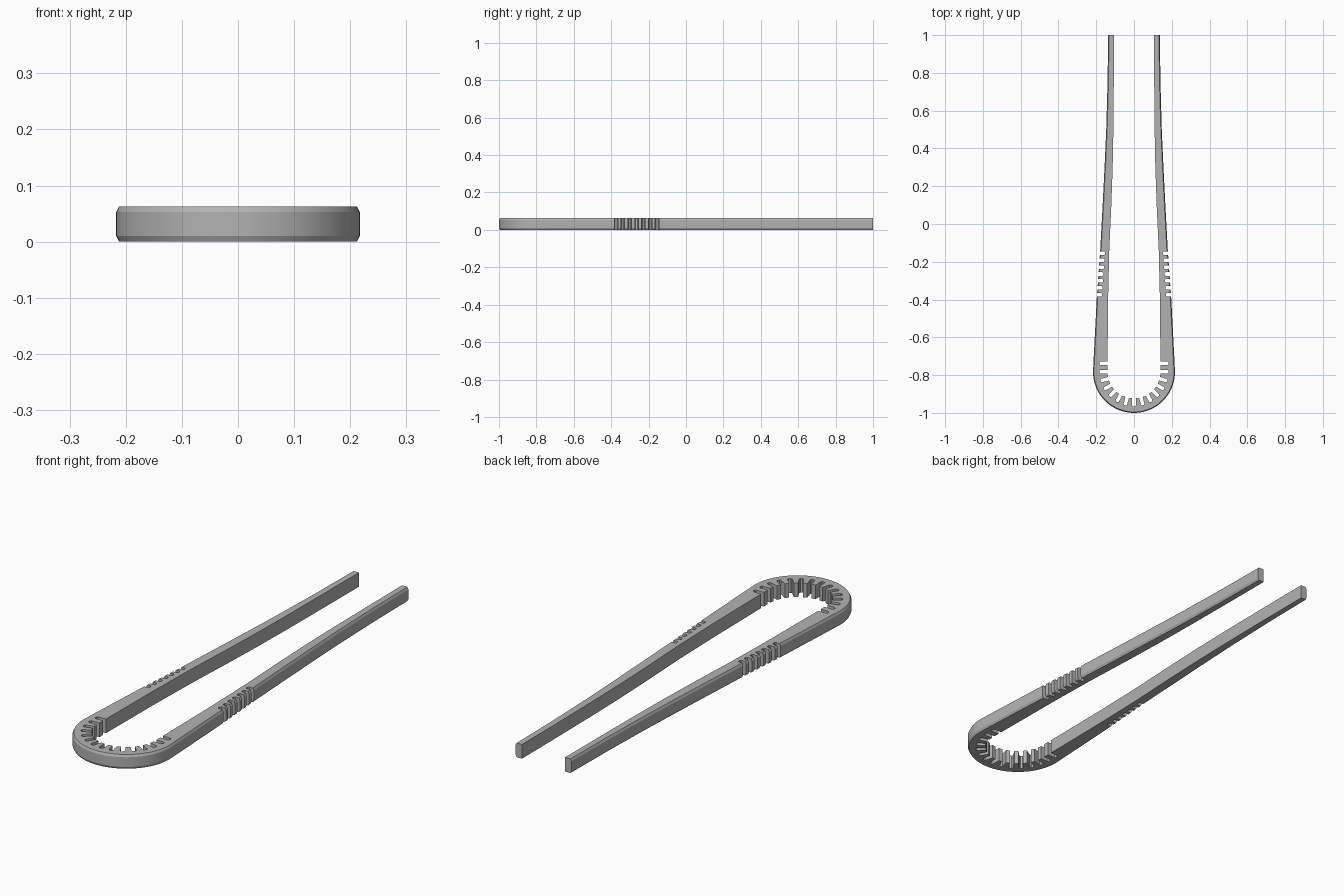
import bpy, bmesh, math
from mathutils import Matrix, Vector

cube = bpy.data.objects.get("Cube")
if cube:
    bpy.data.objects.remove(cube, do_unlink=True)

HEIGHT = 0.063
CENTRE_Y = -0.783
OUTER_R, INNER_R = 0.217, 0.14

grey = bpy.data.materials.new("light grey plastic")
grey.use_nodes = True
COLOUR = (0.45, 0.45, 0.45, 1)
grey.diffuse_color = COLOUR
bsdf = grey.node_tree.nodes["Principled BSDF"]
bsdf.inputs["Base Color"].default_value = COLOUR
bsdf.inputs["Roughness"].default_value = 0.6

# Arm stations from bend to tip: y, outer x, inner x
ARM = [(-0.72, 0.214, 0.14), (-0.39, 0.197, 0.137), (-0.14, 0.179, 0.131),
       (0.1, 0.166, 0.12), (0.3, 0.156, 0.113), (0.5, 0.147, 0.109),
       (0.75, 0.14, 0.107), (1.0, 0.137, 0.106)]


def new_object(name, bm):
    bmesh.ops.recalc_face_normals(bm, faces=bm.faces)
    mesh = bpy.data.meshes.new(name)
    bm.to_mesh(mesh)
    bm.free()
    obj = bpy.data.objects.new(name, mesh)
    bpy.context.collection.objects.link(obj)
    return obj


def outer_x(y):
    for (y0, a, _), (y1, b, _) in zip(ARM, ARM[1:]):
        if y0 <= y <= y1:
            return a + (b - a) * (y - y0) / (y1 - y0)


# Outer and inner plan points, right round the U from one tip to the other
stations = [(Vector((-o, y)), Vector((-i, y))) for y, o, i in reversed(ARM)]
STEPS = 48
for k in range(STEPS + 1):
    a = math.pi * (1 + k / STEPS)
    d = Vector((math.cos(a), math.sin(a)))
    c = Vector((0, CENTRE_Y))
    stations.append((c + d * OUTER_R, c + d * INNER_R))
stations += [(Vector((o, y)), Vector((i, y))) for y, o, i in ARM]

# Body: a section with chamfered outer corners swept along the stations
bm = bmesh.new()
rings = []
for out, inn in stations:
    edge = out + (inn - out).normalized() * 0.005
    section = [(inn, 0), (edge, 0), (out, 0.01),
               (out, HEIGHT - 0.01), (edge, HEIGHT), (inn, HEIGHT)]
    rings.append([bm.verts.new((p.x, p.y, z)) for p, z in section])
for r, s in zip(rings, rings[1:]):
    for k in range(6):
        n = (k + 1) % 6
        bm.faces.new((r[k], r[n], s[n], s[k]))
bm.faces.new(rings[0])
bm.faces.new(rings[-1])
body = new_object("tongs_body", bm)
body.data.materials.append(grey)

# Slot cutter: a bar with a blunted end pointing along the given angle
cut = bmesh.new()


def add_slot(tip_x, tip_y, angle, length, width=0.019):
    h, c = width / 2, 0.005
    plan = [(-length, -h), (-c, -h), (0, -h + c), (0, h - c), (-c, h), (-length, h)]
    turn = Matrix.Translation((tip_x, tip_y, 0)) @ Matrix.Rotation(angle, 4, "Z")
    low, high = [[cut.verts.new(turn @ Vector((x, y, z))) for x, y in plan]
                 for z in (-0.02, HEIGHT + 0.02)]
    cut.faces.new(low)
    cut.faces.new(high)
    for k in range(6):
        n = (k + 1) % 6
        cut.faces.new((low[k], low[n], high[n], high[k]))


# Radial slots inside the bend
SLOT_R = 0.183
for k in range(13):
    a = math.pi * (1 + k / 12)
    add_slot(SLOT_R * math.cos(a), CENTRE_Y + SLOT_R * math.sin(a), a, 0.06)

for side in (-1, 1):
    facing = 0 if side > 0 else math.pi
    # Last spring slot just above the bend
    add_slot(side * SLOT_R, -0.737, facing, 0.06)
    # Finger grip grooves outside each arm
    for k in range(7):
        y = -0.155 - k * 0.0365
        add_slot(side * (outer_x(y) - 0.027), y, facing + math.pi, 0.06)
cutter = new_object("slot_cutter", cut)
cutter.hide_render = True

# Cut the slots and finish the shading
bpy.ops.object.select_all(action="DESELECT")
bpy.context.view_layer.objects.active = body
body.select_set(True)
mod = body.modifiers.new("slots", "BOOLEAN")
mod.operation, mod.solver, mod.object = "DIFFERENCE", "EXACT", cutter
bpy.ops.object.modifier_apply(modifier=mod.name)
bpy.data.objects.remove(cutter, do_unlink=True)
bpy.ops.object.shade_smooth_by_angle(angle=math.radians(25))
